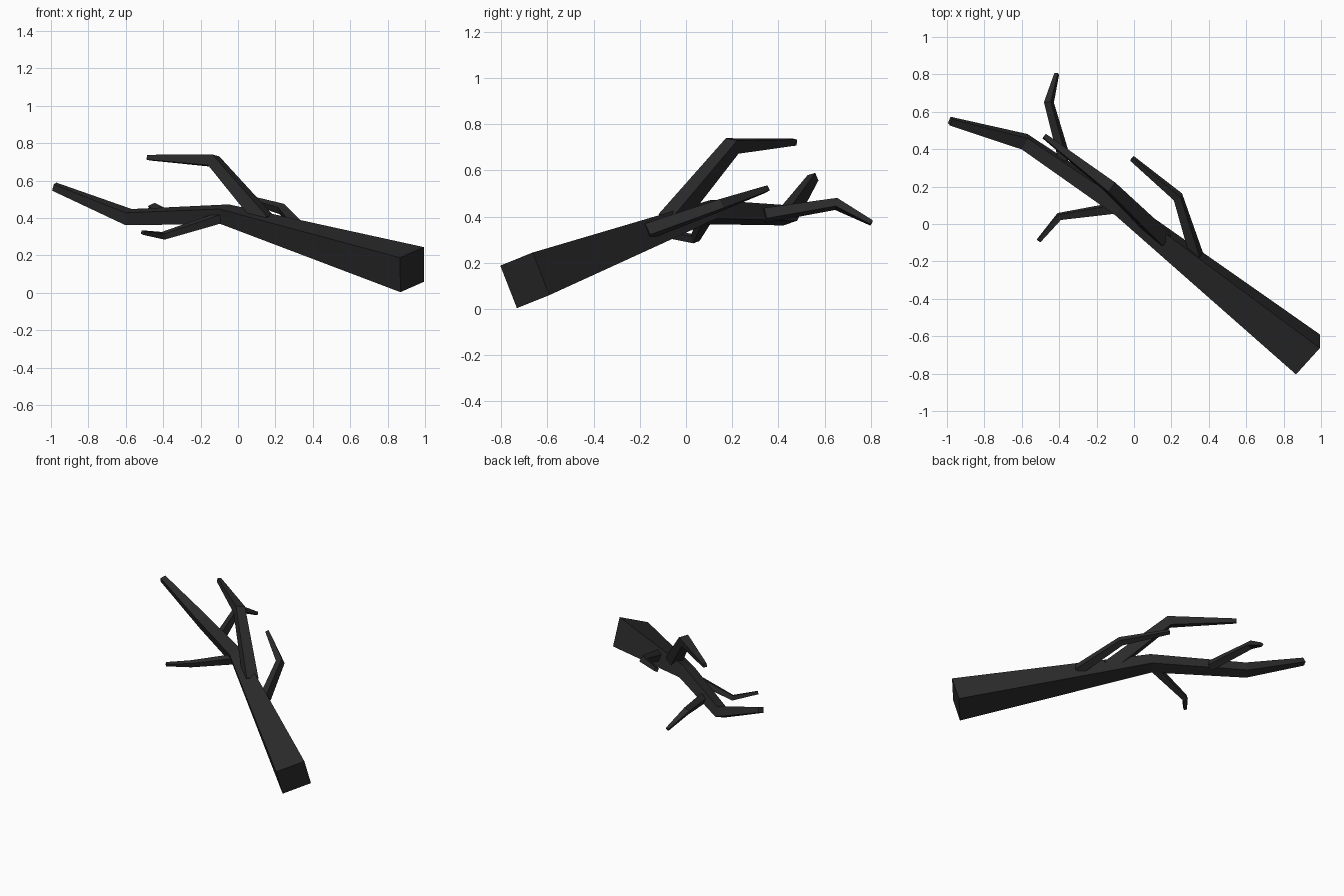
import bpy, bmesh, math
from mathutils import Vector

if "Cube" in bpy.data.objects:
    bpy.data.objects.remove(bpy.data.objects["Cube"])

bark = bpy.data.materials.new("charcoal bark")
bark.diffuse_color = (0.024, 0.024, 0.024, 1)
bark.use_nodes = True
bark.node_tree.nodes["Principled BSDF"].inputs["Base Color"].default_value = bark.diffuse_color


def limb(name, points, sizes, roll=0):
    """Sweep a tapering square along a kinked path."""
    pts = [Vector(p) for p in points]
    n = len(pts)
    bm = bmesh.new()
    rings = []
    for i, (p, s) in enumerate(zip(pts, sizes)):
        before = (p - pts[i - 1]).normalized() if i else Vector()
        after = (pts[i + 1] - p).normalized() if i < n - 1 else Vector()
        t = (before + after).normalized()
        side = t.cross(Vector((0, 0, 1))).normalized()
        up = side.cross(t)
        ring = []
        for k in range(4):
            a = math.radians(45 + roll + 90 * k)
            r = s / math.sqrt(2)
            ring.append(bm.verts.new(p + r * (side * math.cos(a) + up * math.sin(a))))
        rings.append(ring)
    for a, b in zip(rings, rings[1:]):
        for k in range(4):
            j = (k + 1) % 4
            bm.faces.new((a[k], a[j], b[j], b[k]))
    bm.faces.new(rings[0])
    bm.faces.new(rings[-1])
    bmesh.ops.recalc_face_normals(bm, faces=bm.faces)
    me = bpy.data.meshes.new(name)
    bm.to_mesh(me)
    bm.free()
    me.materials.append(bark)
    ob = bpy.data.objects.new(name, me)
    bpy.context.collection.objects.link(ob)


# Main limb
limb("main_limb", [(0.931, -0.698, 0.124), (-0.07, 0.09, 0.42),
                   (-0.585, 0.44, 0.405), (-0.983, 0.55, 0.568)],
     [0.198, 0.085, 0.07, 0.037], roll=17)

# Side branches, rooted inside the main limb
limb("upper_branch", [(0.155, -0.075, 0.375), (-0.13, 0.20, 0.706), (-0.48, 0.47, 0.723)],
     [0.08, 0.062, 0.026], roll=-10)
limb("right_branch", [(0.335, -0.17, 0.335), (0.235, 0.145, 0.448), (-0.01, 0.35, 0.52)],
     [0.056, 0.043, 0.024], roll=25)
limb("left_branch", [(-0.07, 0.09, 0.41), (-0.40, 0.04, 0.305), (-0.51, -0.09, 0.322)],
     [0.05, 0.033, 0.02], roll=17)
limb("back_branch", [(-0.37, 0.34, 0.405), (-0.455, 0.65, 0.455), (-0.413, 0.803, 0.373)],
     [0.05, 0.04, 0.02], roll=25)
